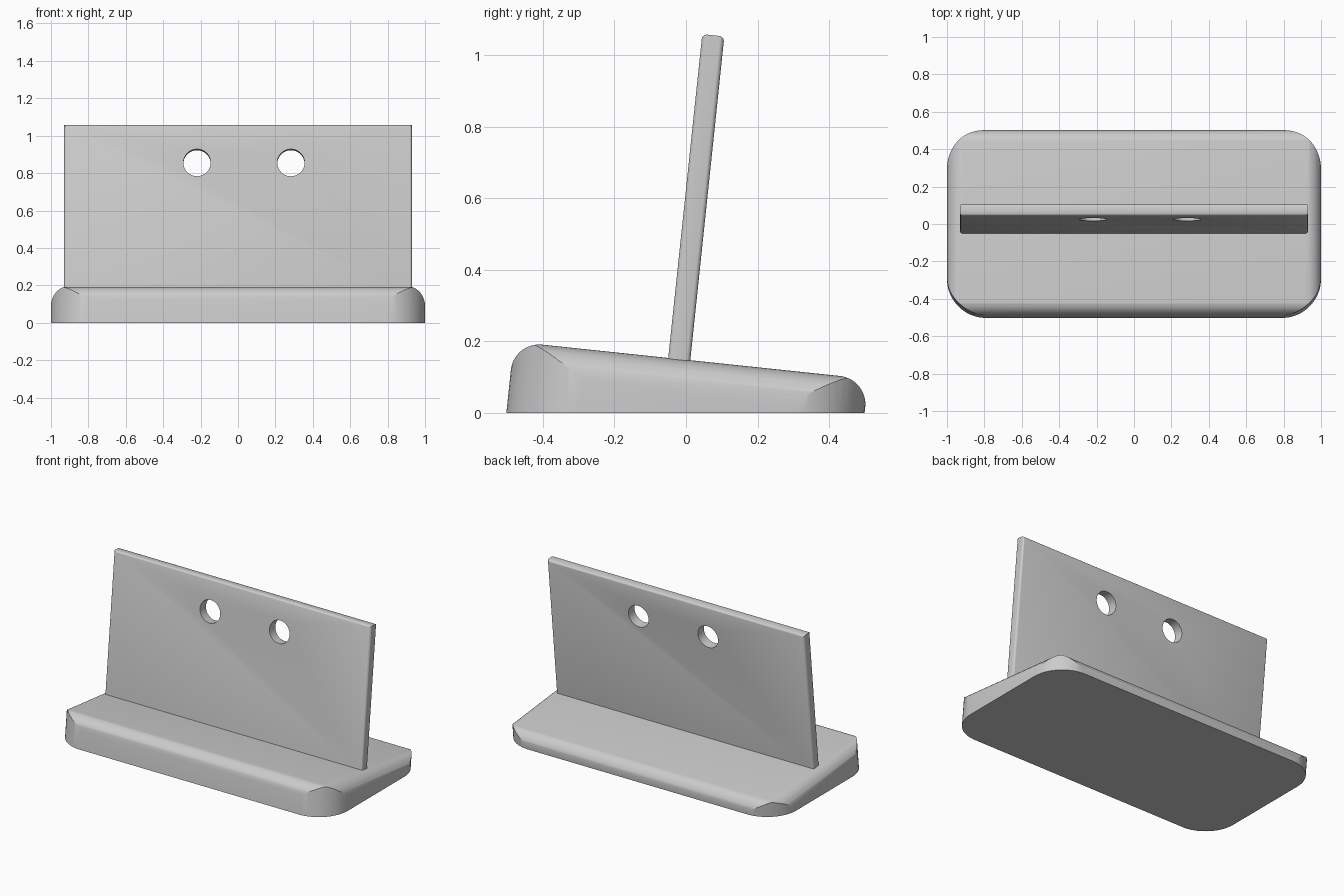
import bpy, bmesh, math
from mathutils import Matrix, Vector

if "Cube" in bpy.data.objects:
    bpy.data.objects.remove(bpy.data.objects["Cube"])

TILT = math.radians(6)
# Tilted frame: origin at the middle of the sloping top of the base
FRAME = Matrix.Translation((0, 0.014, 0.147)) @ Matrix.Rotation(-TILT, 4, 'X')

grey = bpy.data.materials.new("light_grey")
grey.use_nodes = True
colour = (0.6, 0.6, 0.6, 1)
grey.diffuse_color = colour
grey.node_tree.nodes["Principled BSDF"].inputs["Base Color"].default_value = colour


def box(x0, x1, y0, y1, z0, z1):
    bm = bmesh.new()
    size = Matrix.Diagonal((x1 - x0, y1 - y0, z1 - z0, 1))
    centre = Matrix.Translation(((x0 + x1) / 2, (y0 + y1) / 2, (z0 + z1) / 2))
    bmesh.ops.create_cube(bm, size=1, matrix=centre @ size)
    return bm


def slice_off(bm, point, normal):
    """Remove everything beyond a plane and cap the cut."""
    cut = bmesh.ops.bisect_plane(bm, geom=bm.verts[:] + bm.edges[:] + bm.faces[:],
                                 dist=1e-6, plane_co=point, plane_no=normal,
                                 clear_outer=True)
    edges = [e for e in cut["geom_cut"]
             if isinstance(e, bmesh.types.BMEdge) and e.is_boundary]
    if edges:
        bmesh.ops.edgeloop_fill(bm, edges=edges)


def round_edge(bm, corner, u, v, radius, steps):
    """Round the edge through corner whose two faces point along u and v."""
    u, v = Vector(u), Vector(v)
    centre = Vector(corner) - (u + v) * radius
    for i in range(1, steps):
        a = math.pi / 2 * i / steps
        n = u * math.cos(a) + v * math.sin(a)
        slice_off(bm, centre + n * radius, n)


def make_object(name, bm):
    bmesh.ops.recalc_face_normals(bm, faces=bm.faces[:])
    mesh = bpy.data.meshes.new(name)
    bm.to_mesh(mesh)
    bm.free()
    mesh.materials.append(grey)
    obj = bpy.data.objects.new(name, mesh)
    bpy.context.collection.objects.link(obj)
    return obj


def select_only(obj):
    bpy.ops.object.select_all(action='DESELECT')
    obj.select_set(True)
    bpy.context.view_layer.objects.active = obj


# Base: tilted slab with rounded plan corners and rounded top edges
W, D = 1.0, 0.498
bm = box(-W, W, -D, D, -0.4, 0)
for sx in (-1, 1):
    for sy in (-1, 1):
        round_edge(bm, (sx * W, sy * D, 0), (sx, 0, 0), (0, sy, 0), 0.21, 14)
for s in (-1, 1):
    round_edge(bm, (0, s * D, 0), (0, s, 0), (0, 0, 1), 0.08, 12)
    round_edge(bm, (s * W, 0, 0), (s, 0, 0), (0, 0, 1), 0.09, 13)
bm.transform(FRAME)
slice_off(bm, (0, 0, 0), (0, 0, -1))  # flat underside
base = make_object("base", bm)

# Upright plate: square to the sloping top, with softened edges
PW, FRONT, BACK, TOP = 0.93, -0.064, -0.002, 0.91
bm = box(-PW, PW, FRONT, BACK, -0.02, TOP)
for y, sy in ((FRONT, -1), (BACK, 1)):
    round_edge(bm, (0, y, TOP), (0, sy, 0), (0, 0, 1), 0.015, 4)
    for sx in (-1, 1):
        round_edge(bm, (sx * PW, y, 0), (sx, 0, 0), (0, sy, 0), 0.013, 5)
bm.transform(FRAME)
plate = make_object("upright_plate", bm)

# Two round holes through the plate
bm = bmesh.new()
for x in (-0.219, 0.283):
    place = Matrix.Translation((x, -0.033, 0.706)) @ Matrix.Rotation(math.pi / 2, 4, 'X')
    bmesh.ops.create_cone(bm, cap_ends=True, segments=48, radius1=0.073,
                          radius2=0.073, depth=0.3, matrix=FRAME @ place)
cutter = make_object("hole_cutter", bm)
cutter.hide_render = True
holes = plate.modifiers.new("holes", 'BOOLEAN')
holes.operation = 'DIFFERENCE'
holes.solver = 'EXACT'
holes.object = cutter
select_only(plate)
bpy.ops.object.modifier_apply(modifier="holes")
bpy.data.objects.remove(cutter)

for part in (base, plate):
    select_only(part)
    bpy.ops.object.shade_smooth_by_angle(angle=math.radians(25))
